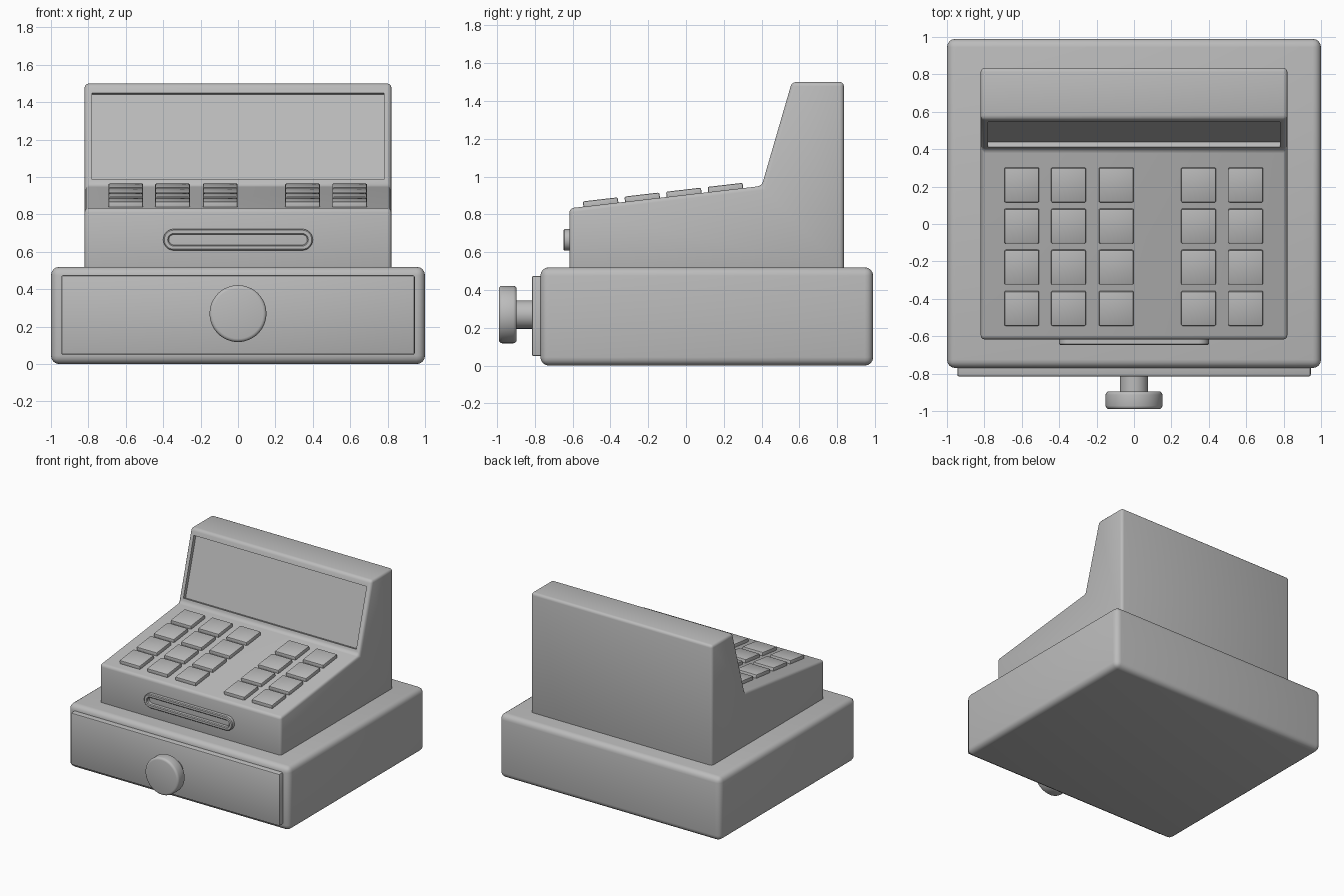
import bpy, bmesh, math
from mathutils import Vector, Matrix

cube = bpy.data.objects.get("Cube")
if cube:
    bpy.data.objects.remove(cube)

grey = bpy.data.materials.new("plain grey")
grey.use_nodes = True
COLOR = (0.5, 0.5, 0.5, 1)
grey.diffuse_color = COLOR
grey.node_tree.nodes["Principled BSDF"].inputs["Base Color"].default_value = COLOR


def finish(name, bm):
    bmesh.ops.recalc_face_normals(bm, faces=bm.faces)
    mesh = bpy.data.meshes.new(name)
    bm.to_mesh(mesh)
    bm.free()
    mesh.materials.append(grey)
    obj = bpy.data.objects.new(name, mesh)
    bpy.context.collection.objects.link(obj)
    bpy.ops.object.select_all(action="DESELECT")
    obj.select_set(True)
    bpy.context.view_layer.objects.active = obj
    bpy.ops.object.shade_smooth_by_angle(angle=math.radians(35))
    return obj


def round_edges(bm, width, segments=3):
    sharp = [e for e in bm.edges if e.calc_face_angle(0) > 0.05]
    bmesh.ops.bevel(bm, geom=sharp, offset=width, segments=segments,
                    profile=0.5, affect="EDGES", clamp_overlap=True)


def box(name, low, high, bevel, segments=3):
    low, high = Vector(low), Vector(high)
    bm = bmesh.new()
    bmesh.ops.create_cube(bm, size=1)
    bmesh.ops.scale(bm, vec=high - low, verts=bm.verts)
    bmesh.ops.translate(bm, vec=(low + high) / 2, verts=bm.verts)
    round_edges(bm, bevel, segments)
    return finish(name, bm)


def cylinder(name, radius, y0, y1, z, bevel=0):
    bm = bmesh.new()
    bmesh.ops.create_cone(bm, cap_ends=True, segments=48, radius1=radius,
                          radius2=radius, depth=y1 - y0)
    if bevel:
        rims = [e for e in bm.edges if e.calc_face_angle(0) > 1]
        bmesh.ops.bevel(bm, geom=rims, offset=bevel, segments=3,
                        profile=0.5, affect="EDGES")
    bm.transform(Matrix.Translation((0, (y0 + y1) / 2, z))
                 @ Matrix.Rotation(math.pi / 2, 4, "X"))
    return finish(name, bm)


# Base with drawer front and pull knob
box("base", (-1, -0.77, 0), (1, 0.99, 0.52), 0.045, 4)
box("drawer_front", (-0.945, -0.815, 0.05), (0.945, -0.7, 0.475), 0.01, 2)
cylinder("knob_stem", 0.075, -0.92, -0.79, 0.27)
cylinder("knob", 0.152, -0.99, -0.895, 0.27, 0.018)

# Body: side profile swept across the width, with a recessed display
HALF = 0.82
profile = [(-0.617, 0.5), (-0.617, 0.832), (0.4, 0.95),
           (0.56, 1.5), (0.835, 1.5), (0.835, 0.5)]
bm = bmesh.new()
side = bm.faces.new([bm.verts.new((-HALF, y, z)) for y, z in profile])
swept = bmesh.ops.extrude_face_region(bm, geom=[side])["geom"]
bmesh.ops.translate(bm, vec=(2 * HALF, 0, 0),
                    verts=[v for v in swept if isinstance(v, bmesh.types.BMVert)])
bmesh.ops.recalc_face_normals(bm, faces=bm.faces)
round_edges(bm, 0.022)
rise = Vector((0, 0.16, 0.55)).normalized()
out = Vector((0, -rise.z, rise.y))
bm.normal_update()
display = max((f for f in bm.faces if f.normal.dot(out) > 0.999),
              key=lambda f: f.calc_area())
bmesh.ops.inset_individual(bm, faces=[display], thickness=0.023)
middle = display.calc_center_median()
for v in display.verts:
    if v.co.z > middle.z:
        v.co -= rise * 0.015
floor = bmesh.ops.extrude_discrete_faces(bm, faces=[display])["faces"][0]
bmesh.ops.translate(bm, vec=out * -0.03, verts=floor.verts)
finish("body", bm)

# Keys on the sloping panel
slope = math.atan2(0.118, 1.017)
for column, x in enumerate((-0.6, -0.35, -0.095, 0.345, 0.597)):
    for row in range(4):
        y = 0.21 - 0.22 * row
        z = 0.832 + (y + 0.617) * math.tan(slope)
        key = box(f"key_{column + 1}_{row + 1}", (-0.093, -0.093, -0.02),
                  (0.093, 0.093, 0.028), 0.008, 2)
        key.location = (x, y, z)
        key.rotation_euler.x = slope


# Raised rim of the slot on the front
def stadium(bm, half_width, radius, y):
    loop = []
    for i in range(34):
        turn = -math.pi / 2 + math.pi * (i % 17) / 16 + math.pi * (i // 17)
        end = (half_width - radius) * (1 if i < 17 else -1)
        loop.append(bm.verts.new((end + radius * math.cos(turn), y,
                                  0.665 + radius * math.sin(turn))))
    return loop


bm = bmesh.new()
rings = [stadium(bm, 0.4, 0.057, -0.6), stadium(bm, 0.4, 0.057, -0.642),
         stadium(bm, 0.394, 0.051, -0.648), stadium(bm, 0.376, 0.034, -0.648),
         stadium(bm, 0.37, 0.028, -0.642), stadium(bm, 0.37, 0.028, -0.6)]
for a, b in zip(rings, rings[1:] + rings[:1]):
    for i in range(len(a)):
        j = (i + 1) % len(a)
        bm.faces.new((a[i], a[j], b[j], b[i]))
finish("slot_rim", bm)
